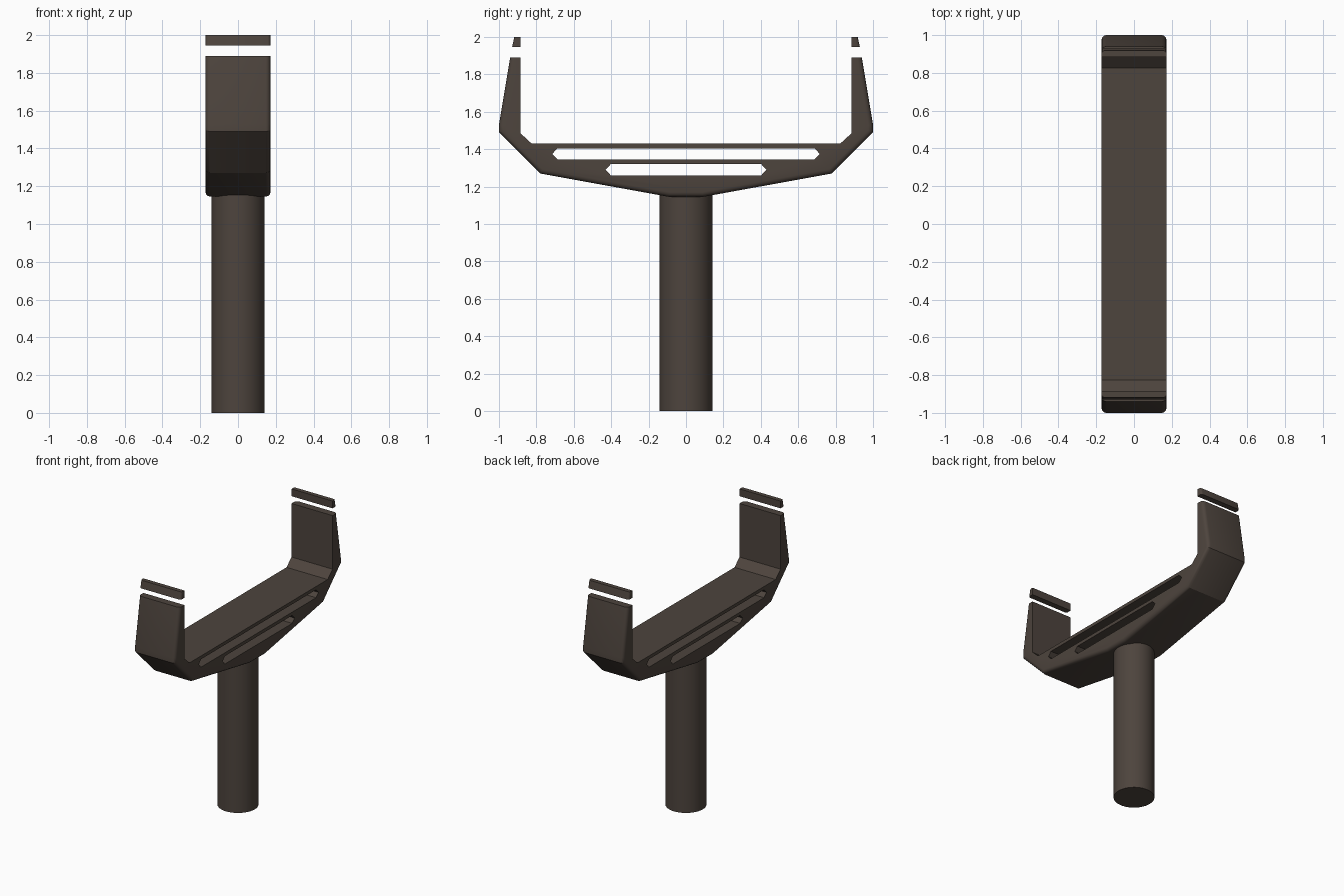
import bpy, bmesh, math

if "Cube" in bpy.data.objects:
    bpy.data.objects.remove(bpy.data.objects["Cube"])

W = 0.172  # half width of the cradle in x

mat = bpy.data.materials.new("dark brown")
mat.diffuse_color = (0.075, 0.058, 0.047, 1)
mat.use_nodes = True
mat.node_tree.nodes["Principled BSDF"].inputs["Base Color"].default_value = mat.diffuse_color


def prism(name, pts, half, outer=0, bevel=0.0):
    """Extrude a (y, z) profile along x; round the side edges of the first `outer` segments."""
    bm = bmesh.new()
    a = [bm.verts.new((-half, y, z)) for y, z in pts]
    b = [bm.verts.new((half, y, z)) for y, z in pts]
    n = len(pts)
    bm.faces.new(a)
    bm.faces.new(b[::-1])
    for i in range(n):
        j = (i + 1) % n
        bm.faces.new((a[i], b[i], b[j], a[j]))
    bmesh.ops.recalc_face_normals(bm, faces=bm.faces)
    if outer:
        edges = [bm.edges.get((s[i], s[i + 1])) for s in (a, b) for i in range(outer)]
        bmesh.ops.bevel(bm, geom=edges, offset=bevel, offset_type='OFFSET',
                        segments=3, profile=0.5, affect='EDGES')
    me = bpy.data.meshes.new(name)
    bm.to_mesh(me)
    bm.free()
    me.materials.append(mat)
    ob = bpy.data.objects.new(name, me)
    bpy.context.collection.objects.link(ob)
    return ob


def smooth(ob):
    bpy.ops.object.select_all(action='DESELECT')
    ob.select_set(True)
    bpy.context.view_layer.objects.active = ob
    bpy.ops.object.shade_smooth_by_angle(angle=math.radians(31))


# Cradle: outer path from one arm top to the other, then the inner path back
outer = [(0.94, 1.89), (1.0, 1.53), (1.0, 1.49), (0.78, 1.27), (0.09, 1.145)]
inner = [(0.885, 1.89), (0.885, 1.485), (0.825, 1.43)]
profile = outer + [(-y, z) for y, z in outer[::-1]]
profile += [(-y, z) for y, z in inner] + inner[::-1]
cradle = prism("cradle", profile, W, outer=9, bevel=0.025)

# Two pointed slots cut right through the cradle
cutters = []
for end, z0, z1 in ((0.715, 1.345, 1.405), (0.43, 1.26, 1.32)):
    zm, s = (z0 + z1) / 2, end - 0.028
    hexa = [(-end, zm), (-s, z0), (s, z0), (end, zm), (s, z1), (-s, z1)]
    cut = prism("slot_cutter", hexa, 0.4)
    cut.hide_render = True
    cutters.append(cut)
    mod = cradle.modifiers.new("slot", 'BOOLEAN')
    mod.operation = 'DIFFERENCE'
    mod.solver = 'EXACT'
    mod.object = cut
bpy.context.view_layer.update()
dg = bpy.context.evaluated_depsgraph_get()
cut_mesh = bpy.data.meshes.new_from_object(cradle.evaluated_get(dg))
cradle.modifiers.clear()
cradle.data = cut_mesh
for c in cutters:
    bpy.data.objects.remove(c)
smooth(cradle)

# Separate tips floating above each arm
for side, label in ((1, "back"), (-1, "front")):
    tip = [(0.918, 2.0), (0.93, 1.945), (0.885, 1.945), (0.885, 2.0)]
    ob = prism("arm_tip_" + label, [(side * y, z) for y, z in tip], W, outer=1, bevel=0.015)
    smooth(ob)

# Round post
bpy.ops.mesh.primitive_cylinder_add(vertices=48, radius=0.141, depth=1.19, location=(0, 0, 0.595))
post = bpy.context.object
post.name = "post"
post.data.materials.append(mat)
smooth(post)
